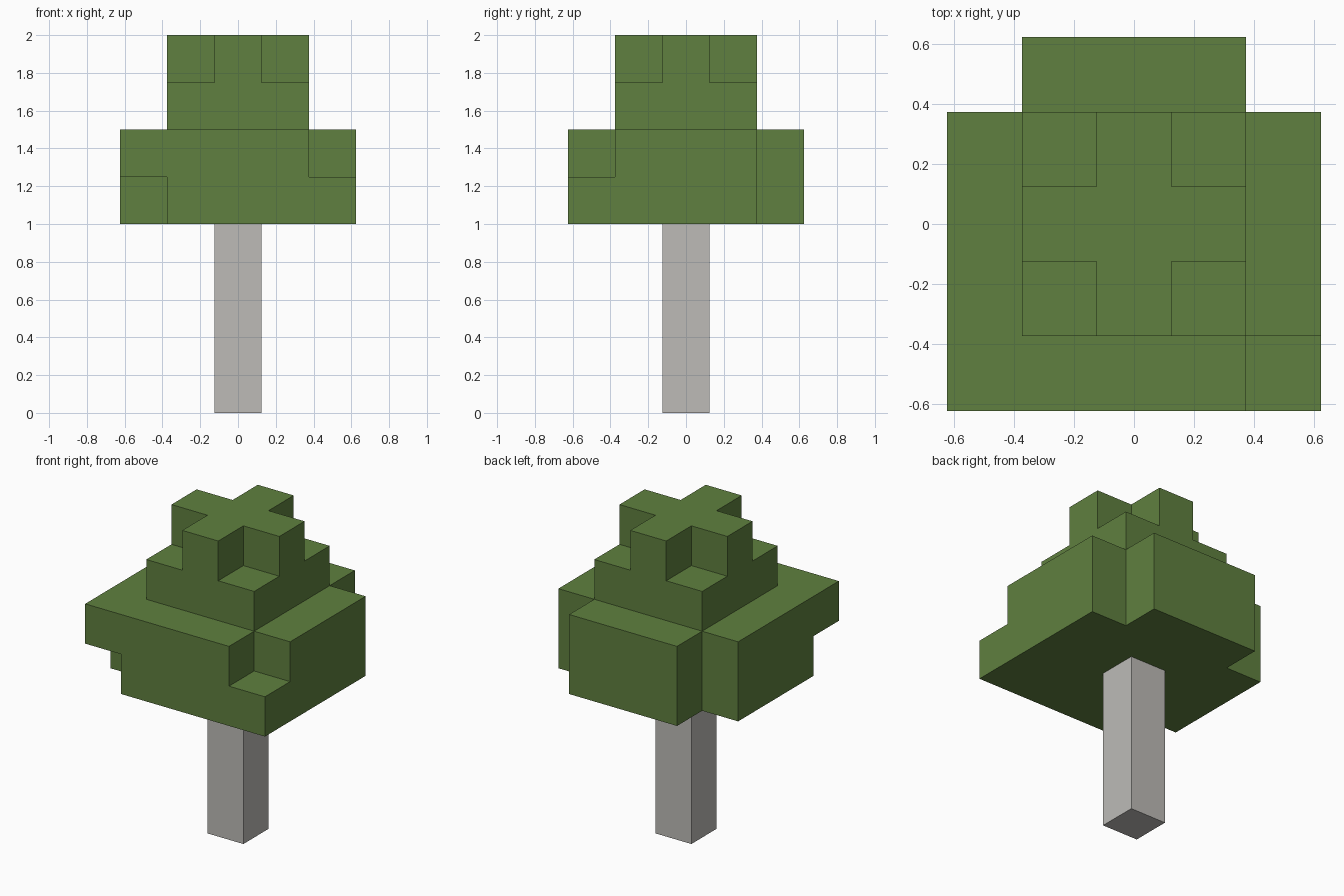
import bpy
import bmesh
from mathutils import Vector

if "Cube" in bpy.data.objects:
    bpy.data.objects.remove(bpy.data.objects["Cube"], do_unlink=True)

UNIT = 0.25  # edge of one block


def make_material(name, color):
    mat = bpy.data.materials.new(name)
    mat.use_nodes = True
    mat.diffuse_color = color
    mat.node_tree.nodes["Principled BSDF"].inputs["Base Color"].default_value = color
    return mat


def build_blocks(name, cells, mat):
    """Outer skin of a set of unit blocks, indexed from the centre axis and the ground."""
    bm = bmesh.new()
    for cell in cells:
        centre = Vector(cell) + Vector((0, 0, 0.5))
        for axis in range(3):
            for sign in (-1, 1):
                normal = Vector((0, 0, 0))
                normal[axis] = sign
                if tuple(int(c + n) for c, n in zip(cell, normal)) in cells:
                    continue
                u = Vector((0, 0, 0))
                u[(axis + 1) % 3] = 0.5
                v = normal.cross(u)
                mid = centre + normal / 2
                corners = (mid - u - v, mid + u - v, mid + u + v, mid - u + v)
                bm.faces.new([bm.verts.new(c * UNIT) for c in corners])
    bmesh.ops.remove_doubles(bm, verts=bm.verts, dist=0.001)
    mesh = bpy.data.meshes.new(name)
    bm.to_mesh(mesh)
    bm.free()
    mesh.materials.append(mat)
    obj = bpy.data.objects.new(name, mesh)
    bpy.context.collection.objects.link(obj)
    return obj


def layer(radius, level, missing=()):
    """Square layer of blocks without the listed corners."""
    span = range(-radius, radius + 1)
    gone = {(x * radius, y * radius) for x, y in missing}
    return {(x, y, level) for x in span for y in span if (x, y) not in gone}


leaf_green = make_material("leaf green", (0.115, 0.216, 0.05, 1))
bark_grey = make_material("pale bark", (0.509, 0.497, 0.474, 1))

# Trunk
build_blocks("trunk", {(0, 0, z) for z in range(4)}, bark_grey)

# Foliage: two wide layers, a narrower layer and a cross on top
front_left, front_right = (1, -1), (-1, -1)
back = [(-1, 1), (1, 1)]
foliage = layer(2, 4, back + [front_right])
foliage |= layer(2, 5, back + [front_left])
foliage |= layer(1, 6)
foliage |= layer(1, 7, back + [front_left, front_right])
build_blocks("foliage", foliage, leaf_green)
